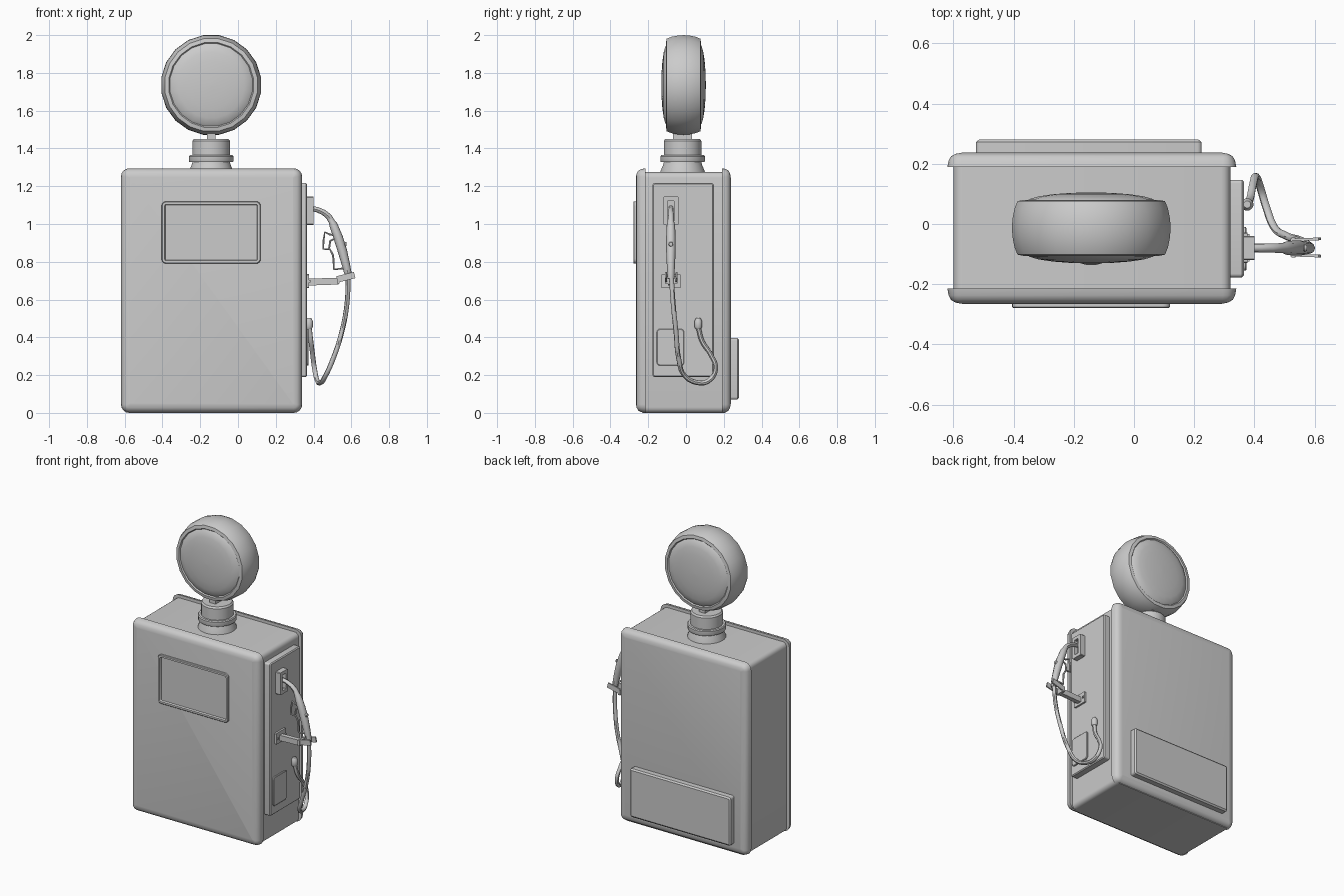
import bpy, bmesh, math
from math import sin, cos, pi, radians
from mathutils import Vector

if "Cube" in bpy.data.objects:
    bpy.data.objects.remove(bpy.data.objects["Cube"])


def skin(name, rings, angle=35):
    """Closed surface through equal-sized rings of points, capped at both ends."""
    bm = bmesh.new()
    loops = [[bm.verts.new(p) for p in ring] for ring in rings]
    n = len(loops[0])
    for a, b in zip(loops, loops[1:]):
        for i in range(n):
            j = (i + 1) % n
            bm.faces.new((a[i], a[j], b[j], b[i]))
    bm.faces.new(loops[0])
    bm.faces.new(loops[-1])
    bmesh.ops.recalc_face_normals(bm, faces=bm.faces)
    me = bpy.data.meshes.new(name)
    bm.to_mesh(me)
    bm.free()
    ob = bpy.data.objects.new(name, me)
    bpy.context.collection.objects.link(ob)
    finish(ob, angle)
    return ob


def finish(ob, angle=35):
    bpy.ops.object.select_all(action='DESELECT')
    ob.select_set(True)
    bpy.context.view_layer.objects.active = ob
    if ob.type == 'CURVE':
        bpy.ops.object.convert(target='MESH')
    bpy.ops.object.shade_smooth_by_angle(angle=radians(angle))


def place(axis, u, v, d):
    return {'x': (d, u, v), 'y': (u, d, v), 'z': (u, v, d)}[axis]


def plate(name, axis, u0, u1, v0, v1, radius, layers, seg=4):
    """Rounded rectangle lofted through (depth, inset) layers along an axis."""
    rings = []
    for d, inset in layers:
        r = max(radius - inset, 0.003)
        ring = []
        for k, (cu, cv) in enumerate(((u1 - inset - r, v1 - inset - r), (u0 + inset + r, v1 - inset - r),
                                      (u0 + inset + r, v0 + inset + r), (u1 - inset - r, v0 + inset + r))):
            for s in range(seg + 1):
                a = (k + s / seg) * pi / 2
                ring.append(place(axis, cu + r * cos(a), cv + r * sin(a), d))
        rings.append(ring)
    return skin(name, rings)


def lathe(name, axis, cu, cv, profile, n):
    """Turned part from (radius, depth) profile points."""
    angs = [(i + 0.5) * 2 * pi / n for i in range(n)]
    return skin(name, [[place(axis, cu + r * cos(a), cv + r * sin(a), d) for a in angs] for r, d in profile])


def tube(name, pts, depth, radii=None, smooth=False, res=2):
    cu = bpy.data.curves.new(name, 'CURVE')
    cu.dimensions = '3D'
    cu.bevel_depth = depth
    cu.bevel_resolution = res
    cu.use_fill_caps = True
    cu.resolution_u = 5
    sp = cu.splines.new('BEZIER' if smooth else 'POLY')
    target = sp.bezier_points if smooth else sp.points
    target.add(len(pts) - 1)
    for i, p in enumerate(pts):
        if smooth:
            target[i].co = p
            target[i].handle_left_type = target[i].handle_right_type = 'AUTO'
        else:
            target[i].co = (*p, 1)
        target[i].radius = radii[i] if radii else 1
    ob = bpy.data.objects.new(name, cu)
    bpy.context.collection.objects.link(ob)
    finish(ob, 45)


def box(name, center, size, tilt=0, turn=0):
    bpy.ops.mesh.primitive_cube_add(size=1, location=center, rotation=(0, tilt, turn))
    ob = bpy.context.object
    ob.name = name
    ob.scale = size


# Cabinet: core with overlapping front and back shells
plate('cabinet_core', 'y', -0.60, 0.32, 0.0, 1.275, 0.03, [(-0.23, 0), (0.21, 0)])
plate('front_shell', 'y', -0.62, 0.34, 0.0, 1.295, 0.045,
      [(-0.215, 0), (-0.237, 0.004), (-0.252, 0.012), (-0.261, 0.027), (-0.265, 0.048)])
plate('back_shell', 'y', -0.62, 0.34, 0.0, 1.295, 0.045,
      [(0.19, 0), (0.21, 0.004), (0.225, 0.012), (0.233, 0.027), (0.237, 0.048)])

# Display frame with recessed face, and rear service cover
plate('display_frame', 'y', -0.405, 0.12, 0.79, 1.12, 0.025,
      [(-0.255, 0), (-0.275, 0), (-0.279, 0.004), (-0.279, 0.016), (-0.267, 0.02)])
plate('rear_cover', 'y', -0.525, 0.225, 0.07, 0.397, 0.015,
      [(0.22, 0), (0.272, 0), (0.28, 0.01)])

# Side panel and small access hatch
plate('side_panel', 'x', -0.177, 0.147, 0.19, 1.217, 0.012,
      [(0.31, 0), (0.359, 0), (0.365, 0.006)])
plate('side_hatch', 'x', -0.155, -0.01, 0.25, 0.445, 0.018, [(0.36, 0), (0.371, 0), (0.374, 0.004)])

# Nozzle socket and hook bracket
plate('nozzle_socket', 'x', -0.12, -0.04, 0.995, 1.145, 0.004,
      [(0.36, 0), (0.40, 0), (0.40, 0.022), (0.375, 0.022)], 1)
plate('hook_plate', 'x', -0.13, -0.028, 0.66, 0.735, 0.004, [(0.36, 0), (0.377, 0)], 1)
box('hook_arm', (0.452, -0.08, 0.695), (0.16, 0.03, 0.036), radians(-2))
box('hook_crossbar', (0.53, -0.078, 0.703), (0.014, 0.066, 0.036))
for side in (-1, 1):
    box('hook_prong', (0.571, -0.078 + side * 0.027, 0.718), (0.096, 0.009, 0.034),
        radians(-14), radians(side * 2))
    box('hook_plate_bolt', (0.379, -0.079 + side * 0.04, 0.697), (0.01, 0.012, 0.012))

# Nozzle: tapered spout and grip, trigger guard, lever, knob
Y = -0.08
path = [(0.372, 1.085, 13), (0.42, 1.076, 14), (0.455, 1.06, 15), (0.48, 1.04, 16), (0.497, 1.012, 17),
        (0.505, 0.995, 22), (0.53, 0.93, 25), (0.552, 0.86, 25), (0.57, 0.79, 22), (0.583, 0.735, 19),
        (0.584, 0.71, 18)]
tube('nozzle', [(x, Y, z) for x, z, r in path], 0.001, [r for x, z, r in path])
tube('trigger_guard', [(x, Y, z) for x, z in ((0.515, 0.94), (0.485, 0.945), (0.46, 0.957), (0.452, 0.91),
     (0.452, 0.868), (0.487, 0.866), (0.503, 0.835), (0.507, 0.79), (0.508, 0.76), (0.56, 0.765))],
     0.006, res=1)
tube('trigger', [(0.525, Y, 0.93), (0.488, Y, 0.91), (0.482, Y, 0.87)], 0.006, res=1)
lathe('nozzle_knob', 'x', Y, 0.893, [(0.01, 0.54), (0.01, 0.565), (0.013, 0.567), (0.01, 0.575)], 10)

# Hose looping back to the cabinet outlet
tube('hose', [(0.584, -0.078, 0.73), (0.577, -0.068, 0.58), (0.55, -0.053, 0.43), (0.503, -0.038, 0.285),
              (0.465, -0.01, 0.2), (0.438, 0.06, 0.16), (0.42, 0.12, 0.17), (0.405, 0.157, 0.235),
              (0.395, 0.13, 0.31), (0.386, 0.085, 0.38), (0.378, 0.066, 0.45)], 0.013, smooth=True)
lathe('hose_fitting', 'z', 0.376, 0.065, [(0.016, 0.445), (0.021, 0.455), (0.021, 0.485), (0.012, 0.502)], 12)

# Round lamp on a stepped turned neck
lathe('lamp_neck', 'z', -0.142, -0.018,
      [(0.12, 1.265), (0.118, 1.28), (0.105, 1.31), (0.1, 1.328), (0.117, 1.328), (0.119, 1.333), (0.119, 1.358),
       (0.114, 1.364), (0.1, 1.364), (0.1, 1.44), (0.092, 1.451)], 24)
box('lamp_stem', (-0.142, -0.018, 1.47), (0.045, 0.1, 0.07))
half = [(0.267, 0), (0.265, 0.03), (0.258, 0.065), (0.248, 0.089), (0.227, 0.093), (0.221, 0.086)]
dome = [(0.218 * cos(a), 0.086 + 0.032 * sin(a)) for a in [i * pi / 10 for i in range(1, 5)]] + [(0.004, 0.118)]
side = half + dome
profile = [(r, -0.013 - d) for r, d in reversed(side)] + [(r, -0.013 + d) for r, d in side[1:]]
lathe('lamp', 'y', -0.142, 1.736, profile, 20)
